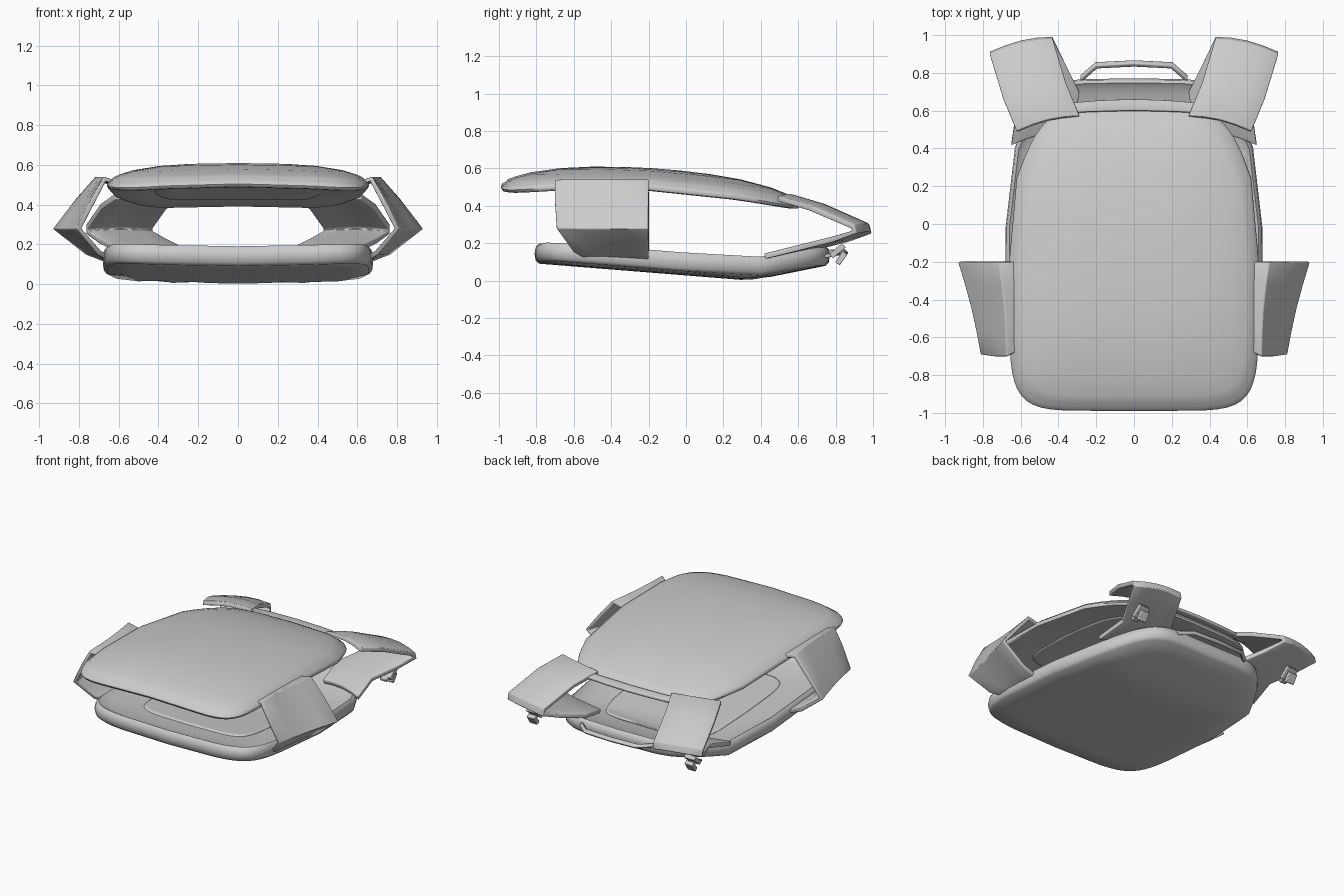
import bpy, bmesh, math
from mathutils import Vector, Matrix

default_cube = bpy.data.objects.get("Cube")
if default_cube:
    bpy.data.objects.remove(default_cube, do_unlink=True)

# One grey fabric for the whole vest
grey = (0.6, 0.6, 0.6, 1)
fabric = bpy.data.materials.new("grey fabric")
fabric.use_nodes = True
fabric.diffuse_color = grey
fabric.node_tree.nodes["Principled BSDF"].inputs["Base Color"].default_value = grey


def finish(name, bm, thickness=0, bevel=0):
    """Turn a bmesh into a smooth-shaded fabric object."""
    mesh = bpy.data.meshes.new(name)
    bmesh.ops.recalc_face_normals(bm, faces=bm.faces)
    bm.to_mesh(mesh)
    bm.free()
    mesh.materials.append(fabric)
    part = bpy.data.objects.new(name, mesh)
    bpy.context.collection.objects.link(part)
    if thickness:
        solid = part.modifiers.new("thickness", 'SOLIDIFY')
        solid.thickness = thickness
        solid.offset = 0
    if bevel:
        soft = part.modifiers.new("soft edge", 'BEVEL')
        soft.width = bevel
        soft.segments = 2
    bpy.ops.object.select_all(action='DESELECT')
    part.select_set(True)
    bpy.context.view_layer.objects.active = part
    bpy.ops.object.shade_smooth_by_angle(angle=math.radians(50))


def bridge(bm, first, second, closed):
    """Quads between two rows of vertices."""
    count = len(first)
    for i in range(count if closed else count - 1):
        j = (i + 1) % count
        bm.faces.new((first[i], first[j], second[j], second[i]))


def rounded_outline(half_width, half_length, taper, sides=48):
    """Rounded rectangle whose shoulders narrow towards +y."""
    points = []
    for i in range(sides):
        angle = math.tau * i / sides
        c, s = math.cos(angle), math.sin(angle)
        across = math.copysign(abs(c) ** 0.3, c)
        along = math.copysign(abs(s) ** 0.3, s)
        narrowing = 1 - taper * max(0, along - 0.4)
        points.append((half_width * across * narrowing, half_length * along))
    return points


def panel(name, centre, outline, height, base, crown, depth):
    """Padded slab: crowned upper face, rounded rim, flat underside."""
    rim = base + crown
    rings = [(s, base + crown * s ** 6) for s in (0.2, 0.4, 0.6, 0.8, 0.9, 0.95)]
    for step in range(5):
        turn = math.pi * step / 4
        rings.append((0.97 + 0.03 * math.sin(turn), rim - depth * (1 - math.cos(turn)) / 2))
    rings += [(s, rim - depth) for s in (0.8, 0.6, 0.4, 0.2)]
    bm = bmesh.new()
    rows = []
    for scale, lift in rings:
        row = []
        for x, y in outline:
            px, py = x * scale, centre + y * scale
            row.append(bm.verts.new((px, py, height(px, py) + lift)))
        rows.append(row)
    for upper, lower in zip(rows, rows[1:]):
        bridge(bm, upper, lower, True)
    for cap, lift in ((rows[0], base), (rows[-1], rim - depth)):
        hub = bm.verts.new((0, centre, height(0, centre) + lift))
        for i, vert in enumerate(cap):
            bm.faces.new((vert, cap[i - 1], hub))
    finish(name, bm)


def ribbon(name, rail, across, bow, thickness, side=1):
    """Band along a rail; across(point) reaches its other edge, bow lifts its middle."""
    bm = bmesh.new()
    rows = []
    for point in map(Vector, rail):
        row = []
        for t in (0, 0.25, 0.5, 0.75, 1):
            x, y, z = point + Vector(across(point)) * t + Vector(bow) * math.sin(math.pi * t)
            row.append(bm.verts.new((x * side, y, z)))
        rows.append(row)
    for first, second in zip(rows, rows[1:]):
        bridge(bm, first, second, False)
    finish(name, bm, thickness, bevel=0.005)


def box(name, centre, size, tilt):
    bm = bmesh.new()
    placing = Matrix.Translation(centre) @ Matrix.Rotation(tilt, 4, 'X')
    bmesh.ops.create_cube(bm, size=1, matrix=placing @ Matrix.Diagonal((*size, 1)))
    finish(name, bm, bevel=0.004)


def front_height(x, y):
    return 0.575 - 0.12 * (y + 0.45) ** 2 - 0.08 * x * x


def back_height(x, y):
    from_fold = y - 0.35
    return 0.06 + max(0.2 * from_fold, -0.08 * from_fold) + 0.05 * x * x


# Front and back panels with their thin inner liners
front_outline = rounded_outline(half_width=0.66, half_length=0.8, taper=0.4)
back_outline = rounded_outline(half_width=0.68, half_length=0.79, taper=0.5)
liner_outline = rounded_outline(half_width=0.43, half_length=0.5, taper=0.2)
panel("front_panel", -0.19, front_outline, front_height, base=0.035, crown=-0.05, depth=0.04)
panel("back_panel", -0.02, back_outline, back_height, base=0, crown=0.04, depth=0.1)
panel("front_liner", -0.1, liner_outline, front_height, base=-0.045, crown=0, depth=0.02)
panel("back_liner", -0.05, liner_outline, back_height, base=0.015, crown=0, depth=0.02)

# Neck flap along the top edge of the front panel
ribbon("neck_flap", [(-0.45, 0.58, 0.43), (-0.35, 0.64, 0.42)],
       lambda p: (-2 * p.x, 0, 0), (0, 0.02, 0), thickness=0.02)

# Shoulder strap folds over at the top; side band folds outward
shoulder_rail = [(0.29, 0.57, 0.44), (0.36, 0.74, 0.39), (0.43, 0.97, 0.29),
                 (0.43, 0.98, 0.26), (0.37, 0.86, 0.22), (0.29, 0.7, 0.18), (0.32, 0.5, 0.13)]
side_rail = [(0.6, -0.66, 0.5), (0.67, -0.7, 0.53), (0.73, -0.7, 0.42),
             (0.8, -0.69, 0.28), (0.7, -0.6, 0.16), (0.62, -0.5, 0.11)]

for side, label in ((1, "left"), (-1, "right")):
    ribbon(label + "_shoulder_strap", shoulder_rail,
           lambda p: (0.33, -0.08, 0), (0, 0.02, 0.01), thickness=0.03, side=side)
    ribbon(label + "_side_band", side_rail,
           lambda p: (0.6 * (p.x - 0.6), -0.2 - p.y, 0), (-0.01, 0, 0), thickness=0.025, side=side)

    # Buckle cluster under the shoulder
    shoulder = 0.62 * side
    box(label + "_buckle", (shoulder, 0.81, 0.16), (0.08, 0.09, 0.03), tilt=0.7)
    box(label + "_buckle_clip", (shoulder, 0.83, 0.12), (0.06, 0.03, 0.07), tilt=-0.6)
    box(label + "_buckle_tail", (shoulder, 0.78, 0.14), (0.05, 0.08, 0.02), tilt=0.3)

# Carry handle and its sewn base on the neck edge of the back panel
handle_rail = [(x, y, 0.16) for x, y in
               ((-0.28, 0.76), (-0.2, 0.83), (0, 0.84), (0.2, 0.83), (0.28, 0.76))]
ribbon("carry_handle", handle_rail, lambda p: (0, 0.02, -0.02), (0, 0, 0), thickness=0.025)
